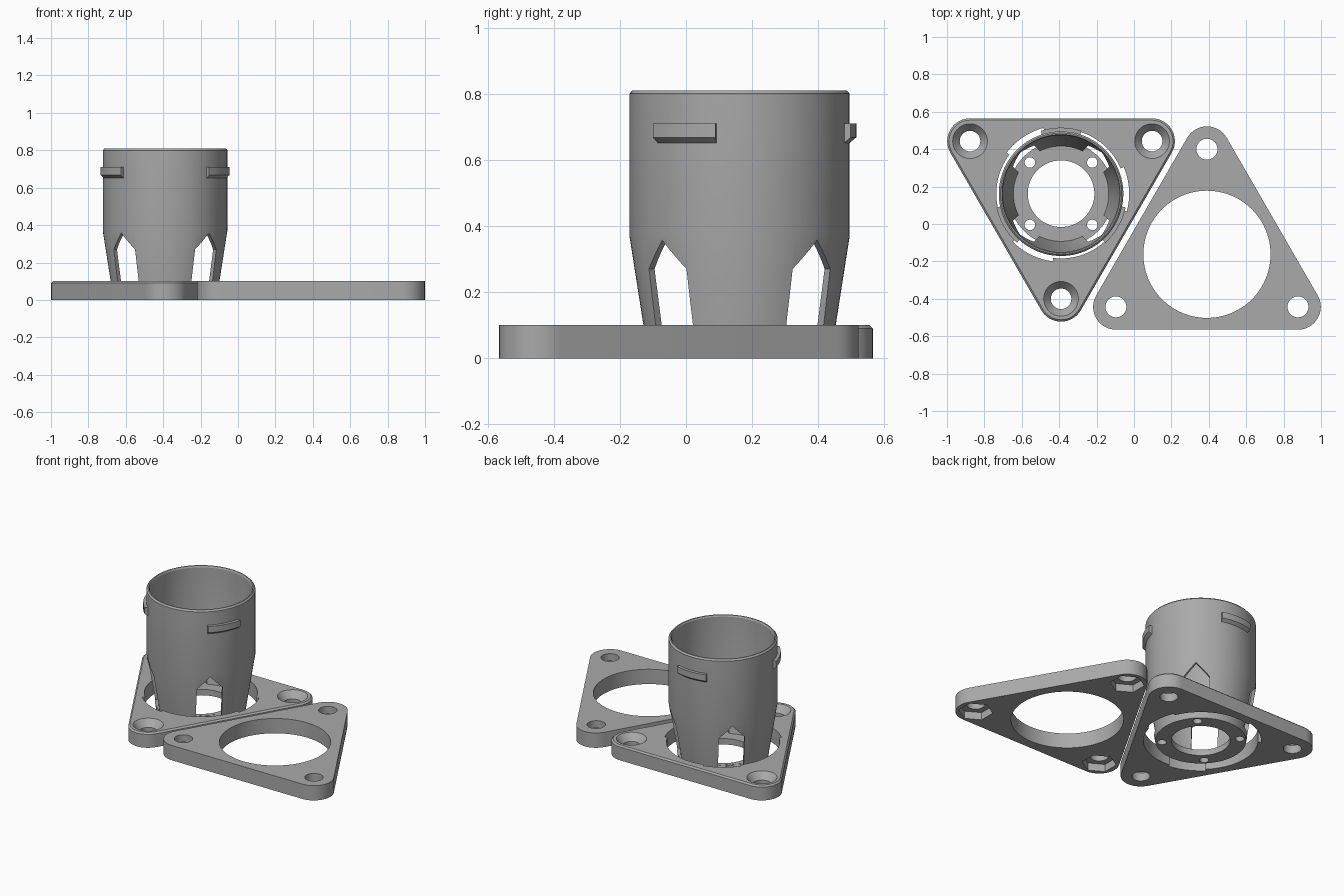
import bpy, bmesh
from math import pi, sin, cos, radians
from mathutils import Vector, Matrix

old = bpy.data.objects.get("Cube")
if old:
    bpy.data.objects.remove(old, do_unlink=True)

GREY = (0.4, 0.4, 0.4, 1)
grey = bpy.data.materials.new("plain_grey")
grey.use_nodes = True
grey.diffuse_color = GREY
grey.node_tree.nodes["Principled BSDF"].inputs["Base Color"].default_value = GREY

THICK = 0.1
CORNER_DIST, CORNER_RAD = 0.562, 0.122
SOCKET = Vector((-0.39, 0.162, 0))
COVER = -SOCKET


def loft(name, rings, at=(0, 0, 0), turn=0, loop=False):
    """Skin a series of point rings; cap the ends unless it loops."""
    bm = bmesh.new()
    loops = [[bm.verts.new(p) for p in ring] for ring in rings]
    n = len(loops[0])
    pairs = list(zip(loops, loops[1:]))
    if loop:
        pairs.append((loops[-1], loops[0]))
    else:
        bm.faces.new(loops[0])
        bm.faces.new(loops[-1])
    for a, b in pairs:
        for i in range(n):
            j = (i + 1) % n
            bm.faces.new((a[i], a[j], b[j], b[i]))
    bmesh.ops.recalc_face_normals(bm, faces=bm.faces)
    bm.transform(Matrix.Translation(at) @ Matrix.Rotation(turn, 4, "Z"))
    mesh = bpy.data.meshes.new(name)
    bm.to_mesh(mesh)
    bm.free()
    mesh.materials.append(grey)
    ob = bpy.data.objects.new(name, mesh)
    bpy.context.collection.objects.link(ob)
    return ob


def circle(r, z, n=96):
    return [(r * cos(2 * pi * i / n), r * sin(2 * pi * i / n), z) for i in range(n)]


def arc(r, half, z, n=16):
    return [(r * cos(a), r * sin(a), z)
            for a in (half * (2 * i / n - 1) for i in range(n + 1))]


def cylinder(r, z0, z1, at, n=96, turn=0, r_top=None):
    return loft("cutter", [circle(r, z0, n), circle(r_top or r, z1, n)], at, turn)


def rounded_triangle(first, inset, z):
    pts = []
    for k in range(3):
        mid = first + k * 2 * pi / 3
        for x, y, _ in arc(CORNER_RAD - inset, pi / 3, z):
            pts.append((CORNER_DIST * cos(mid) + x * cos(mid) - y * sin(mid),
                        CORNER_DIST * sin(mid) + x * sin(mid) + y * cos(mid), z))
    return pts


def corners(first, centre):
    for k in range(3):
        a = first + k * 2 * pi / 3
        yield a, centre + CORNER_DIST * Vector((cos(a), sin(a), 0))


def carve(ob, cutters):
    for c in cutters:
        c.hide_render = True
        mod = ob.modifiers.new("cut", "BOOLEAN")
        mod.operation, mod.solver, mod.object = "DIFFERENCE", "EXACT", c
    bpy.context.view_layer.update()
    graph = bpy.context.evaluated_depsgraph_get()
    result = bpy.data.meshes.new_from_object(ob.evaluated_get(graph))
    ob.modifiers.clear()
    ob.data = result
    for c in cutters:
        bpy.data.objects.remove(c, do_unlink=True)


# Socket plate: chamfered triangle, countersunk screw holes, bayonet notches
down = -pi / 2
socket = loft("socket_plate", [rounded_triangle(down, 0, 0),
                               rounded_triangle(down, 0, THICK - 0.01),
                               rounded_triangle(down, 0.01, THICK)], SOCKET)
cuts = [cylinder(0.346, -0.1, 0.2, SOCKET)]
for a, p in corners(down, SOCKET):
    cuts.append(cylinder(0.055, -0.1, 0.2, p, 48))
    cuts.append(cylinder(0.055, 0.055, THICK + 0.005, p, 48, r_top=0.097))
for k in range(3):
    half = radians(19)
    sector = [arc(0.364, half, z) + arc(0.3, half, z)[::-1] for z in (-0.1, 0.2)]
    cuts.append(loft("cutter", sector, SOCKET, radians(4 + 120 * k)))
carve(socket, cuts)

# Cover plate: plain triangle, hexagonal nut pockets underneath
up = pi / 2
cover = loft("cover_plate", [rounded_triangle(up, 0, z) for z in (0, THICK)], COVER)
cuts = [cylinder(0.34, -0.1, 0.2, COVER)]
for a, p in corners(up, COVER):
    cuts.append(cylinder(0.056, -0.1, 0.2, p, 48))
    cuts.append(cylinder(0.105, -0.1, 0.05, p, 6, a))
carve(cover, cuts)

# Cup: turned wall with tapered foot and a floor ring
profile = [(0.178, 0), (0.275, 0), (0.333, 0.37), (0.333, 0.8), (0.324, 0.81),
           (0.317, 0.81), (0.312, 0.8), (0.312, 0.37), (0.255, 0.04), (0.178, 0.04)]
cup = loft("cup", [circle(r, z) for r, z in profile], SOCKET, loop=True)
window = [(-0.08, 0.039), (0.08, 0.039), (0.08, 0.27), (0, 0.357), (-0.08, 0.27)]
cuts = []
for k in range(4):
    a = pi / 4 + k * pi / 2
    cuts.append(loft("cutter", [[(r, t, z) for t, z in window] for r in (0.2, 0.45)],
                     SOCKET, a))
    hole = SOCKET + 0.236 * Vector((cos(a), sin(a), 0))
    cuts.append(cylinder(0.028, -0.1, 0.1, hole, 32))
carve(cup, cuts)

# Locking lugs around the cup
lug = [(0.325, 0.71), (0.353, 0.71), (0.353, 0.668), (0.325, 0.645)]
lugs = []
for k, side in enumerate(("back", "right", "left")):
    sections = [[(r * cos(a), r * sin(a), z) for r, z in lug]
                for a in (radians(-18 + 3 * i) for i in range(13))]
    lugs.append(loft(side + "_lug", sections, SOCKET, pi / 2 + k * 2 * pi / 3))

# Smooth the round walls, keep the edges crisp
for ob in bpy.context.view_layer.objects:
    ob.select_set(False)
for ob in [socket, cover, cup] + lugs:
    ob.select_set(True)
bpy.context.view_layer.objects.active = cup
bpy.ops.object.shade_smooth_by_angle(angle=radians(25))
